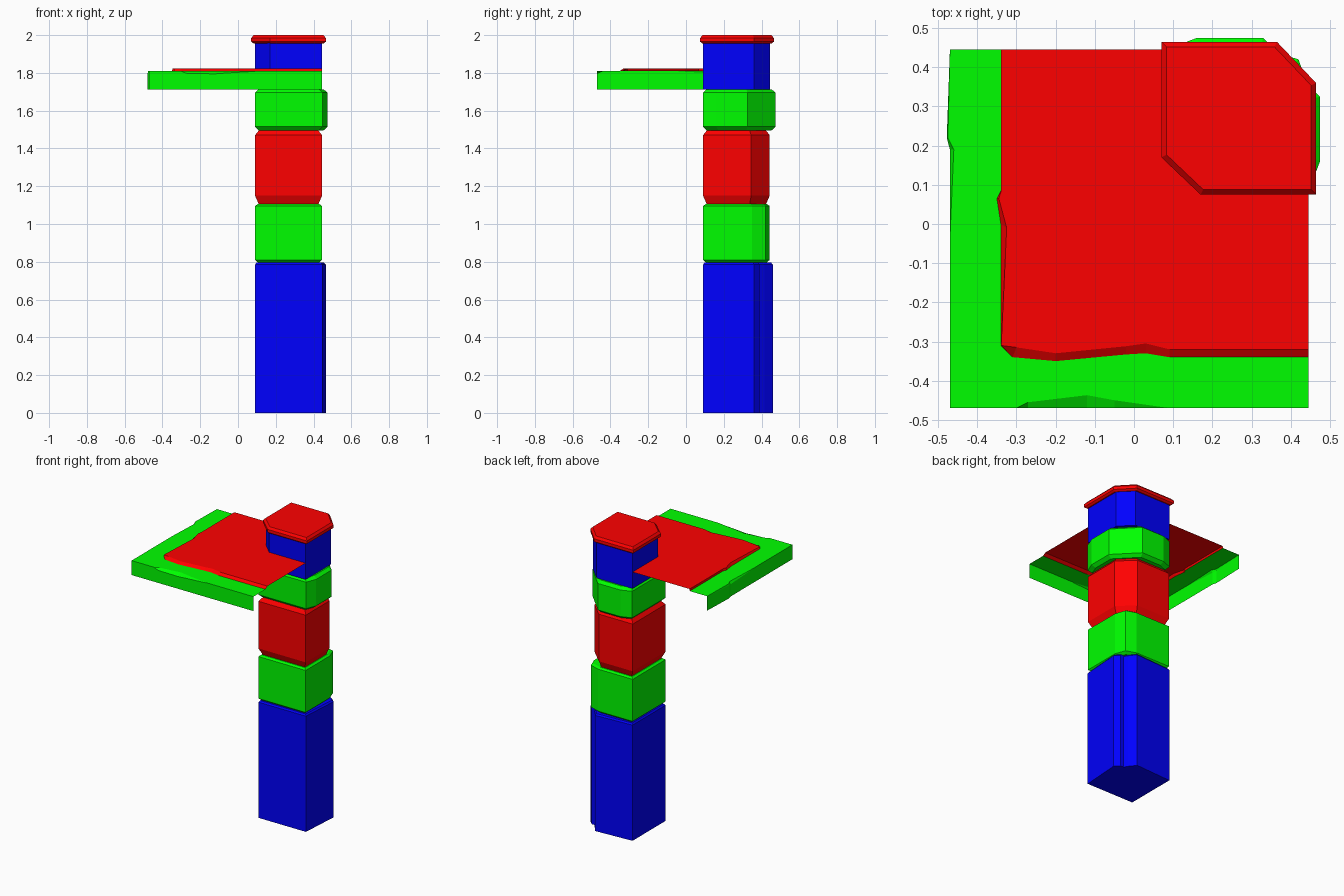
import bpy, bmesh

if "Cube" in bpy.data.objects:
    bpy.data.objects.remove(bpy.data.objects["Cube"])


def material(name, rgb):
    m = bpy.data.materials.new(name)
    m.diffuse_color = (*rgb, 1)
    m.use_nodes = True
    m.node_tree.nodes["Principled BSDF"].inputs["Base Color"].default_value = m.diffuse_color
    return m


RED = material("red", (1, 0, 0))
GREEN = material("green", (0, 1, 0))
BLUE = material("blue", (0, 0, 1))


def make(name, rings, mat, closed=True, caps=True, extra=()):
    """Loft between rings of points; extra points close the last ring of an open strip."""
    bm = bmesh.new()
    rows = [[bm.verts.new(p) for p in ring] for ring in rings]
    n = len(rows[0])
    for a, b in zip(rows, rows[1:]):
        for i in range(n if closed else n - 1):
            j = (i + 1) % n
            bm.faces.new((a[i], a[j], b[j], b[i]))
    if caps:
        if closed:
            bm.faces.new(rows[0][::-1])
        top = bm.faces.new(rows[-1] + [bm.verts.new(p) for p in extra])
        if extra:
            bmesh.ops.triangulate(bm, faces=[top])
    bmesh.ops.remove_doubles(bm, verts=bm.verts, dist=0.0002)
    mesh = bpy.data.meshes.new(name)
    bm.to_mesh(mesh)
    bm.free()
    mesh.materials.append(mat)
    ob = bpy.data.objects.new(name, mesh)
    bpy.context.collection.objects.link(ob)
    return ob


C = 0.27  # pillar axis in x and y


def block(name, outline, levels, mat):
    """Pillar block: levels are (height, inset) pairs."""
    rings = []
    for z, inset in levels:
        s = 1 - inset / 0.18
        rings.append([(C + (x - C) * s, C + (y - C) * s, z) for x, y in outline])
    return make(name, rings, mat)


# Pillar blocks, bottom to top, cut at the outer back corner
block("base_block",
      [(.09, .09), (.447, .09), (.465, .36), (.435, .39), (.41, .39), (.395, .415),
       (.36, .46), (.09, .445)],
      [(0, 0), (.785, 0), (.795, .008)], BLUE)
block("lower_block",
      [(.09, .09), (.445, .09), (.445, .35), (.42, .42), (.35, .443), (.09, .443)],
      [(.795, .018), (.81, 0), (1.095, 0), (1.105, .014)], GREEN)
block("middle_block",
      [(.09, .09), (.445, .09), (.445, .345), (.345, .443), (.09, .443)],
      [(1.105, .02), (1.15, 0), (1.47, 0), (1.495, .02)], RED)
block("upper_block",
      [(.09, .09), (.448, .09), (.475, .16), (.475, .325), (.33, .475), (.16, .475), (.09, .448)],
      [(1.495, .02), (1.515, 0), (1.695, 0), (1.712, .018)], GREEN)
block("pillar_head",
      [(.09, .17), (.17, .09), (.445, .09), (.445, .36), (.36, .445), (.09, .445)],
      [(1.712, 0), (1.96, 0)], BLUE)
block("pillar_cap",
      [(.07, .17), (.17, .075), (.465, .075), (.465, .36), (.365, .465), (.07, .465)],
      [(1.955, .012), (1.965, 0), (1.985, 0), (2, .012)], RED)

# Platform stations: outer edge, chipped lip height, lip top, panel edge, panel top edge
stations = [
    ((.445, -.47), 1.808, (.445, -.47), (.445, -.34), (.445, -.32)),
    ((.09, -.47), 1.808, (.09, -.47), (.09, -.34), (.09, -.32)),
    ((-.05, -.47), 1.80, (-.05, -.45), (.03, -.33), (.03, -.305)),
    ((-.12, -.47), 1.795, (-.12, -.437), (-.02, -.333), (-.02, -.312)),
    ((-.27, -.47), 1.797, (-.27, -.455), (-.2, -.35), (-.2, -.33)),
    ((-.3, -.47), 1.808, (-.3, -.47), (-.31, -.34), (-.3, -.315)),
    ((-.47, -.47), 1.808, (-.47, -.47), (-.34, -.31), (-.339, -.31)),
    ((-.47, -.04), 1.808, (-.47, -.04), (-.34, 0), (-.325, -.01)),
    ((-.47, .19), 1.795, (-.46, .19), (-.35, .065), (-.345, .065)),
    ((-.478, .22), 1.80, (-.475, .22), (-.34, .085), (-.339, .085)),
    ((-.47, .445), 1.808, (-.47, .445), (-.34, .445), (-.339, .445)),
]
# Open-bottomed green rim: outer wall, chipped lip and ledge
make("platform_rim", [
    [(*s[0], 1.712) for s in stations],
    [(*s[0], s[1]) for s in stations],
    [(*s[2], 1.81) for s in stations],
    [(*s[3], 1.81) for s in stations],
], GREEN, closed=False, caps=False)
# Raised red panel running up to the pillar
make("platform_panel", [
    [(*s[3], 1.81) for s in stations],
    [(*s[4], 1.824) for s in stations],
], RED, closed=False, extra=[(x, y, 1.824) for x, y in
                             ((.09, .445), (.09, .17), (.17, .09), (.445, .09))])

# Consistent outward directions on the open platform parts
for name in ("platform_rim", "platform_panel"):
    mesh = bpy.data.objects[name].data
    bm = bmesh.new()
    bm.from_mesh(mesh)
    bmesh.ops.recalc_face_normals(bm, faces=bm.faces)
    if sum(f.normal.z * f.calc_area() for f in bm.faces) < 0:
        bmesh.ops.reverse_faces(bm, faces=bm.faces)
    bm.to_mesh(mesh)
    bm.free()
